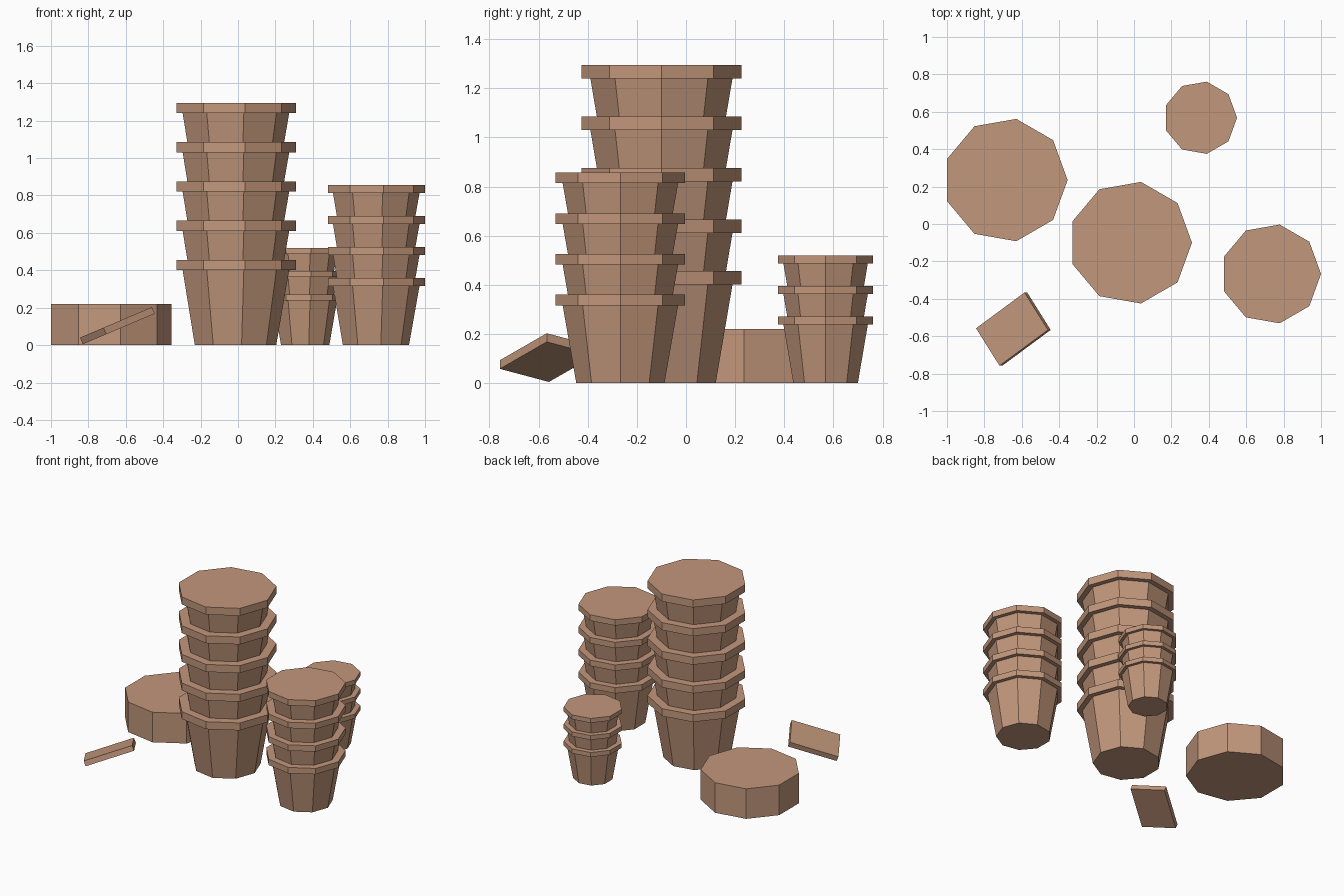
import bpy, bmesh
from math import cos, sin, pi, radians
from mathutils import Matrix

if "Cube" in bpy.data.objects:
    bpy.data.objects.remove(bpy.data.objects["Cube"])

SIDES = 9
clay = bpy.data.materials.new("clay")
clay.diffuse_color = (0.54, 0.31, 0.20, 1)
clay.use_nodes = True
clay.node_tree.nodes["Principled BSDF"].inputs["Base Color"].default_value = clay.diffuse_color


def add_object(name, bm, matrix):
    bmesh.ops.recalc_face_normals(bm, faces=bm.faces)
    mesh = bpy.data.meshes.new(name)
    bm.to_mesh(mesh)
    bm.free()
    mesh.materials.append(clay)
    obj = bpy.data.objects.new(name, mesh)
    obj.matrix_world = matrix
    bpy.context.collection.objects.link(obj)


def lathe(name, profile, location):
    """Solid nine-sided turned shape from (radius, height) points."""
    bm = bmesh.new()
    rings = [[bm.verts.new((r * cos(2 * pi * i / SIDES), r * sin(2 * pi * i / SIDES), z))
              for i in range(SIDES)] for r, z in profile]
    for low, high in zip(rings, rings[1:]):
        for i in range(SIDES):
            j = (i + 1) % SIDES
            bm.faces.new((low[i], low[j], high[j], high[i]))
    bm.faces.new(rings[0][::-1])
    bm.faces.new(rings[-1])
    add_object(name, bm, Matrix.Translation(location))


# stacks of nested flower pots: name, centre x, centre y, rim radius, pot height, count
stacks = [
    ("large_pot", -0.02, -0.10, 0.33, 0.456, 5),
    ("medium_pot", 0.732, -0.267, 0.268, 0.36, 4),
    ("small_pot", 0.355, 0.568, 0.196, 0.271, 3),
]
for name, x, y, r, h, count in stacks:
    pot = [(0.68 * r, 0), (0.89 * r, 0.88 * h), (r, 0.88 * h), (r, h)]
    for i in range(count):
        lathe(f"{name}_{i + 1}", pot, (x, y, 0.46 * h * i))

# low round tub
lathe("low_tub", [(0.332, 0), (0.332, 0.22)], (-0.687, 0.235, 0))

# tilted loose shard
bm = bmesh.new()
bmesh.ops.create_cube(bm, size=1)
bmesh.ops.scale(bm, vec=(0.34, 0.242, 0.038), verts=bm.verts)
tilt = Matrix.Rotation(radians(-23), 4, 'Y') @ Matrix.Rotation(radians(34.2), 4, 'Z')
add_object("shard", bm, Matrix.Translation((-0.645, -0.562, 0.104)) @ tilt)
